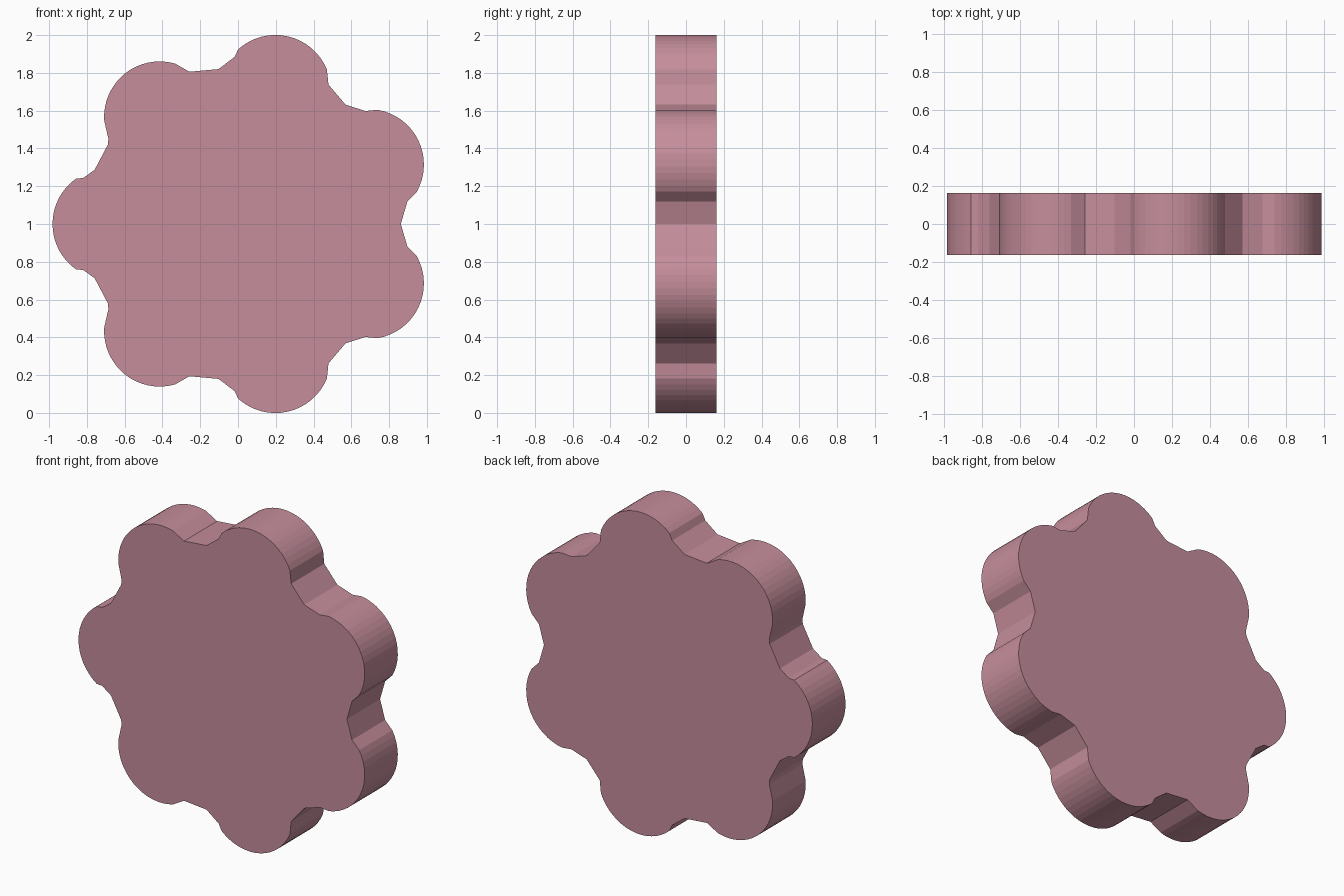
import bpy, bmesh
from math import sin, cos, radians

if "Cube" in bpy.data.objects:
    bpy.data.objects.remove(bpy.data.objects["Cube"])

CX, CZ = 0.037, 1.0        # hub of the seven lobes
RING, LOBE = 0.725, 0.294  # lobe centre distance, lobe radius
HALF = 0.1625              # half thickness
STEP = 360 / 7

# Coarse valley points between rounded lobes, upper half, right to left
valleys = [
    [(0.897, 1.12)],
    [(0.675, 1.598), (0.569, 1.632), (0.479, 1.738)],
    [(-0.019, 1.884), (-0.103, 1.82), (-0.257, 1.806)],
    [(-0.686, 1.45), (-0.689, 1.42), (-0.759, 1.287), (-0.82, 1.243)],
]


def lobe(angle, start=-55, end=55, n=16):
    pts = []
    for i in range(n + 1):
        a = radians(angle + start + (end - start) * i / n)
        pts.append((CX + RING * cos(radians(angle)) + LOBE * cos(a),
                    CZ + RING * sin(radians(angle)) + LOBE * sin(a)))
    return pts


# Upper half of the outline, then its mirror image
upper = []
for i, valley in enumerate(valleys):
    upper += valley
    if i < 3:
        upper += lobe(STEP * (i + 0.5))
upper += lobe(180, -55, 0, 8)[:-1]
outline = [(0.862, 1.0)] + upper + [(CX - RING - LOBE, 1.0)]
outline += [(x, 2 - z) for x, z in reversed(upper)]

# Extruded flower-shaped slab
bm = bmesh.new()
face = bm.faces.new([bm.verts.new((x, -HALF, z)) for x, z in outline])
ext = bmesh.ops.extrude_face_region(bm, geom=[face], use_keep_orig=True)
bmesh.ops.translate(bm, vec=(0, 2 * HALF, 0),
                    verts=[v for v in ext["geom"] if isinstance(v, bmesh.types.BMVert)])
bmesh.ops.recalc_face_normals(bm, faces=bm.faces)
mesh = bpy.data.meshes.new("lobed_disc")
bm.to_mesh(mesh)
bm.free()
disc = bpy.data.objects.new("lobed_disc", mesh)
bpy.context.collection.objects.link(disc)

# Dusty pink
mat = bpy.data.materials.new("dusty_pink")
mat.diffuse_color = (0.56, 0.27, 0.33, 1)
mat.use_nodes = True
mat.node_tree.nodes["Principled BSDF"].inputs["Base Color"].default_value = mat.diffuse_color
mesh.materials.append(mat)
